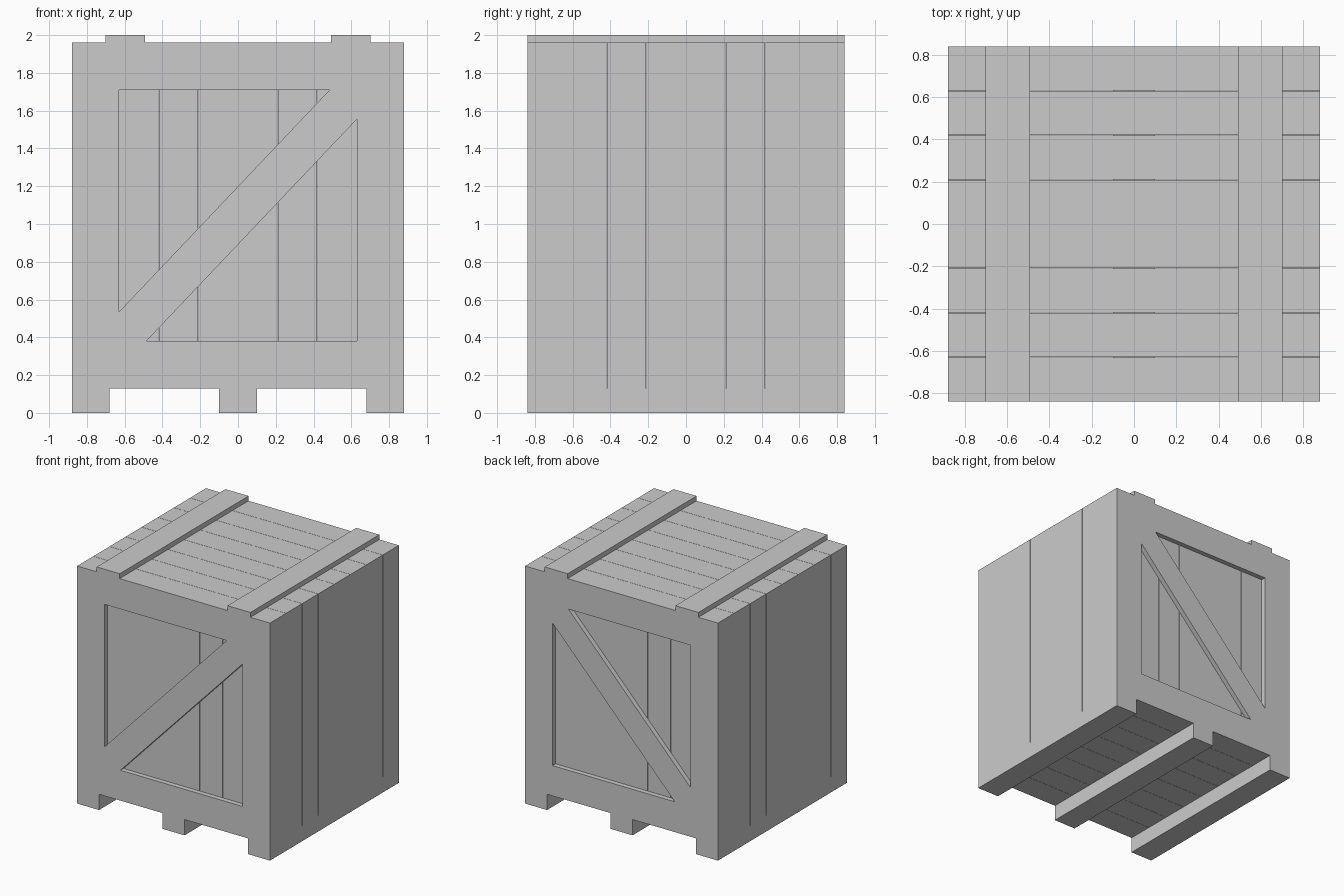
import bpy, bmesh

if "Cube" in bpy.data.objects:
    bpy.data.objects.remove(bpy.data.objects["Cube"])

HX, HY, T, W = 0.88, 0.84, 0.04, 0.21   # half width, half depth, board thickness, board width
Z0, Z1 = 0.17, 1.92                     # inner wall bottom and top
GAP = 0.001                             # hairline gap on each plank edge


def prism(name, profile, y0, y1):
    """Extrude an x-z outline from y0 to y1."""
    bm = bmesh.new()
    face = bm.faces.new([bm.verts.new((x, y0, z)) for x, z in profile])
    ext = bmesh.ops.extrude_face_region(bm, geom=[face])
    moved = [v for v in ext["geom"] if isinstance(v, bmesh.types.BMVert)]
    bmesh.ops.translate(bm, verts=moved, vec=(0, y1 - y0, 0))
    bmesh.ops.recalc_face_normals(bm, faces=bm.faces[:])
    mesh = bpy.data.meshes.new(name)
    bm.to_mesh(mesh)
    bm.free()
    ob = bpy.data.objects.new(name, mesh)
    bpy.context.collection.objects.link(ob)
    return ob


def board(name, x0, x1, y0, y1, z0, z1):
    return prism(name, [(x0, z0), (x1, z0), (x1, z1), (x0, z1)], y0, y1)


# Ground skids
for x in (-0.78, 0, 0.78):
    board("skid", x - 0.1, x + 0.1, -HY, HY, 0, 0.13)

# Lid battens
for x in (-0.597, 0.597):
    board("lid_batten", x - 0.105, x + 0.105, -HY, HY, 1.96, 2.0)

# Planks: floor, lid and all four walls
for i in range(8):
    a, b = -HY + i * W, -HY + (i + 1) * W
    a += GAP if i > 0 else 0
    b -= GAP if i < 7 else 0
    board("floor_plank", -HX, HX, a, b, 0.13, Z0)
    board("lid_plank", -HX, HX, a, b, Z1, 1.96)
    board("left_plank", -HX, -HX + T, a, b, Z0, Z1)
    board("right_plank", HX - T, HX, a, b, Z0, Z1)
    board("front_plank", a, b, -HY + T, -HY + 2 * T, Z0, Z1)
    board("back_plank", a, b, HY - 2 * T, HY - T, Z0, Z1)

# Framed and braced front and back
ix, zb, zt = HY - W, Z0 + W, Z1 - W     # frame opening
brace = [(-ix, zb), (-0.485, zb), (ix, 1.555), (ix, zt), (0.485, zt), (-ix, 0.535)]
for side, y0 in (("front", -HY), ("back", HY - T)):
    y1 = y0 + T
    board(side + "_bottom_rail", -HY, HY, y0, y1, Z0, zb)
    board(side + "_top_rail", -HY, HY, y0, y1, zt, Z1)
    board(side + "_left_stile", -HY, -ix, y0, y1, zb, zt)
    board(side + "_right_stile", ix, HY, y0, y1, zb, zt)
    prism(side + "_diagonal_brace", brace, y0, y1)
